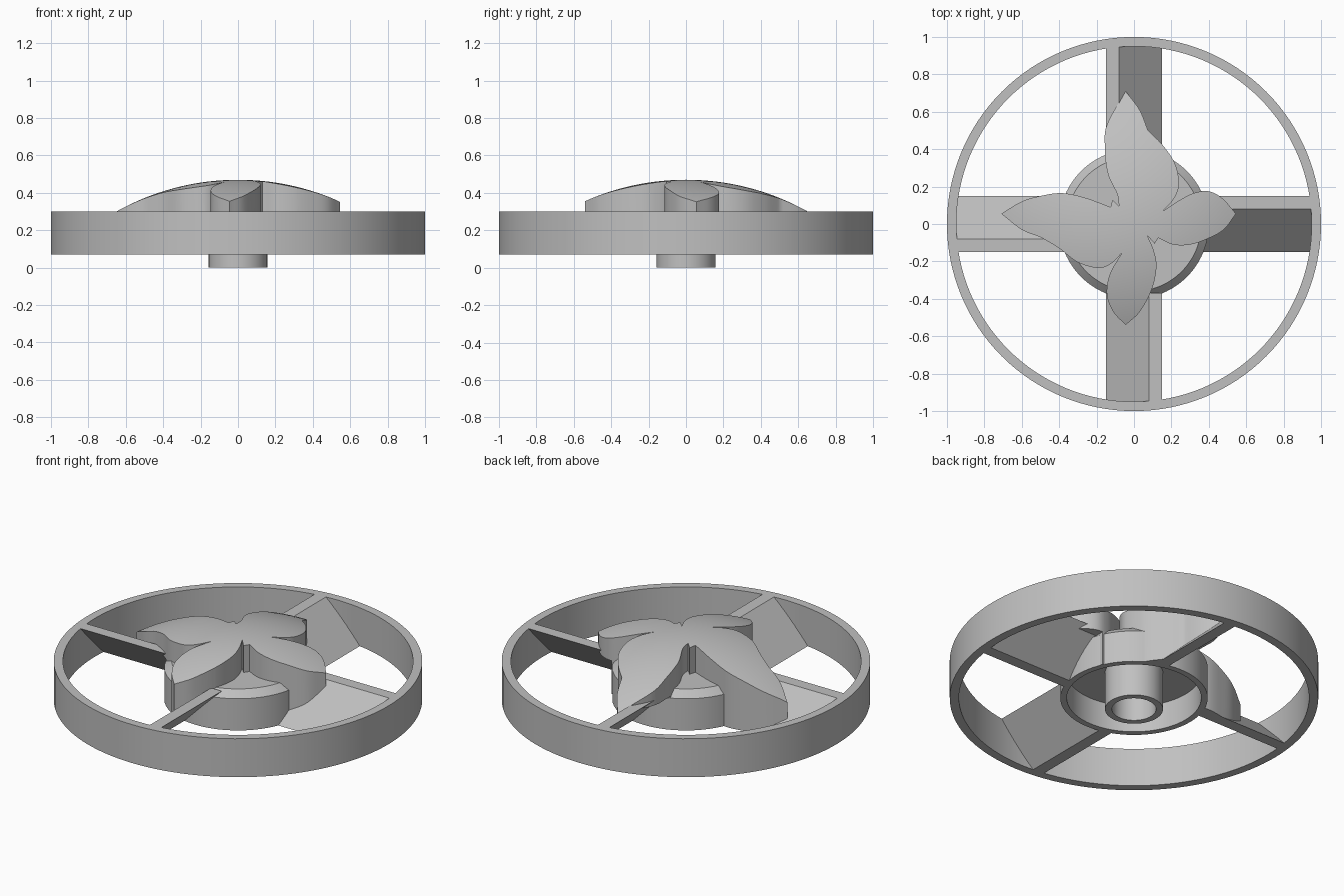
import bpy, bmesh, math
from mathutils import Vector, Matrix

if "Cube" in bpy.data.objects:
    bpy.data.objects.remove(bpy.data.objects["Cube"], do_unlink=True)

grey = bpy.data.materials.new("plain_grey")
grey.use_nodes = True
GREY = (0.53, 0.53, 0.53, 1)
grey.diffuse_color = GREY
grey.node_tree.nodes["Principled BSDF"].inputs["Base Color"].default_value = GREY

LOW, HIGH = 0.07, 0.30          # bottom and top of rim and blades
HUB, RIM = 0.40, 1.0            # outer radii
DOME_TOP, DOME_R = 0.47, 1.33   # curved top of the petals


def finish(name, bm):
    """Turn a bmesh into a named grey object."""
    bmesh.ops.recalc_face_normals(bm, faces=bm.faces)
    mesh = bpy.data.meshes.new(name)
    bm.to_mesh(mesh)
    bm.free()
    mesh.materials.append(grey)
    obj = bpy.data.objects.new(name, mesh)
    bpy.context.collection.objects.link(obj)
    return obj


def lathe(name, profile, steps=96):
    """Spin a closed (radius, z) profile about the z axis."""
    bm = bmesh.new()
    verts = [bm.verts.new((r, 0, z)) for r, z in profile]
    edges = [bm.edges.new((a, b)) for a, b in zip(verts, verts[1:] + verts[:1])
             if a.co.x > 0 or b.co.x > 0]
    bmesh.ops.spin(bm, geom=verts + edges, axis=(0, 0, 1), cent=(0, 0, 0),
                   angle=math.tau, steps=steps, use_merge=True)
    bmesh.ops.remove_doubles(bm, verts=bm.verts, dist=0.0001)
    return finish(name, bm)


def prism(name, points, offset):
    """Extrude a flat outline of 3D points along a vector."""
    bm = bmesh.new()
    face = bm.faces.new([bm.verts.new(p) for p in points])
    out = bmesh.ops.extrude_face_region(bm, geom=[face], use_keep_orig=True)
    moved = [v for v in out["geom"] if isinstance(v, bmesh.types.BMVert)]
    bmesh.ops.translate(bm, verts=moved, vec=offset)
    return finish(name, bm)


def boolean(obj, cutter, operation):
    """Apply a boolean and drop the cutter."""
    mod = obj.modifiers.new("cut", "BOOLEAN")
    mod.operation, mod.object, mod.solver = operation, cutter, "EXACT"
    bpy.context.view_layer.objects.active = obj
    bpy.ops.object.modifier_apply(modifier=mod.name)
    bpy.data.objects.remove(cutter, do_unlink=True)


def smooth_strand(points, steps=6):
    """Catmull-Rom curve through points, leaving out the last one."""
    pts = [Vector(p) for p in points]
    pts = [2 * pts[0] - pts[1]] + pts + [2 * pts[-1] - pts[-2]]
    curve = []
    for a, b, c, d in zip(pts, pts[1:], pts[2:], pts[3:]):
        for i in range(steps):
            t = i / steps
            curve.append(b + 0.5 * t * ((c - a) + t * (2 * a - 5 * b + 4 * c - d
                         + t * (3 * b - a - 3 * c + d))))
    return curve


# Outer rim, hub cup and shaft tube
parts = [
    lathe("outer_rim", [(RIM, LOW), (RIM, HIGH), (0.95, HIGH), (0.95, LOW)], 128),
    lathe("hub_cup", [(HUB, LOW), (HUB, 0.26), (0.36, HIGH), (0, HIGH),
                      (0, 0.23), (0.365, 0.23), (0.365, LOW)]),
    lathe("shaft_tube", [(0.157, 0), (0.157, 0.24), (0.12, 0.24), (0.12, 0)], 64),
]

# Four slanted blades
section = [(-0.15, HIGH), (-0.08, HIGH), (0.15, LOW), (0.08, LOW)]
for i, side in enumerate(("back", "left", "front", "right")):
    blade = prism(side + "_blade", [(x, 0.368, z) for x, z in section], (0, 0.597, 0))
    blade.data.transform(Matrix.Rotation(-i * math.pi / 2, 4, "Z"))
    parts.append(blade)

# Four petals: each strand runs between two sharp corners of the outline
strands = [
    [(-.045, .71), (.03, .61), (.075, .5)],
    [(.075, .5), (.155, .42), (.22, .32), (.24, .21), (.21, .13), (.155, .07)],
    [(.155, .07), (.24, .125), (.32, .165), (.4, .175), (.475, .135), (.545, .055)],
    [(.545, .055), (.48, -.03), (.39, -.08), (.3, -.11), (.21, -.11), (.13, -.075)],
    [(.13, -.075), (.11, -.105)],
    [(.11, -.105), (.07, -.06)],
    [(.07, -.06), (.105, -.14), (.12, -.23), (.095, -.35), (.03, -.47), (-.045, -.54)],
    [(-.045, -.54), (-.11, -.47), (-.145, -.38), (-.13, -.27), (-.065, -.155)],
    [(-.065, -.155), (-.12, -.21), (-.19, -.235), (-.3, -.205), (-.4, -.13), (-.5, -.07)],
    [(-.5, -.07), (-.6, -.03), (-.71, .055)],
    [(-.71, .055), (-.6, .12), (-.5, .15), (-.385, .165), (-.26, .14), (-.125, .09)],
    [(-.125, .09), (-.115, .13)],
    [(-.115, .13), (-.08, .095)],
    [(-.08, .095), (-.09, .16), (-.14, .27), (-.155, .4), (-.145, .53), (-.045, .71)],
]
outline = [p for s in strands for p in smooth_strand(s, 6 if len(s) > 2 else 1)]
petals = prism("petals", [(p.x, p.y, LOW) for p in outline], (0, 0, 0.5))

# Round the petal tops with a shallow dome
dome = [(0.8 * i / 24, 0) for i in range(25)]
dome = [(r, DOME_TOP - DOME_R + math.sqrt(DOME_R ** 2 - r * r)) for r, _ in dome]
boolean(petals, lathe("dome_cutter", dome + [(0.8, 0), (0, 0)]), "INTERSECT")

# Clear the petals out of the cup and from beneath the blades
boolean(petals, lathe("cup_cutter", [(0, 0), (0.38, 0), (0.38, 0.27), (0, 0.27)]),
        "DIFFERENCE")
wedge = [(-0.3, 0), (-0.3, 0.27), (-0.085, 0.27), (0.114, 0.071), (0.114, 0)]
for i in range(4):
    cutter = prism("wedge_cutter", [(x, 0.37, z) for x, z in wedge], (0, 0.5, 0))
    cutter.data.transform(Matrix.Rotation(-i * math.pi / 2, 4, "Z"))
    boolean(petals, cutter, "DIFFERENCE")
parts.append(petals)

# Smooth round surfaces, keep edges crisp
bpy.ops.object.select_all(action="DESELECT")
for obj in parts:
    obj.select_set(True)
bpy.context.view_layer.objects.active = petals
bpy.ops.object.shade_smooth_by_angle(angle=math.radians(30))
